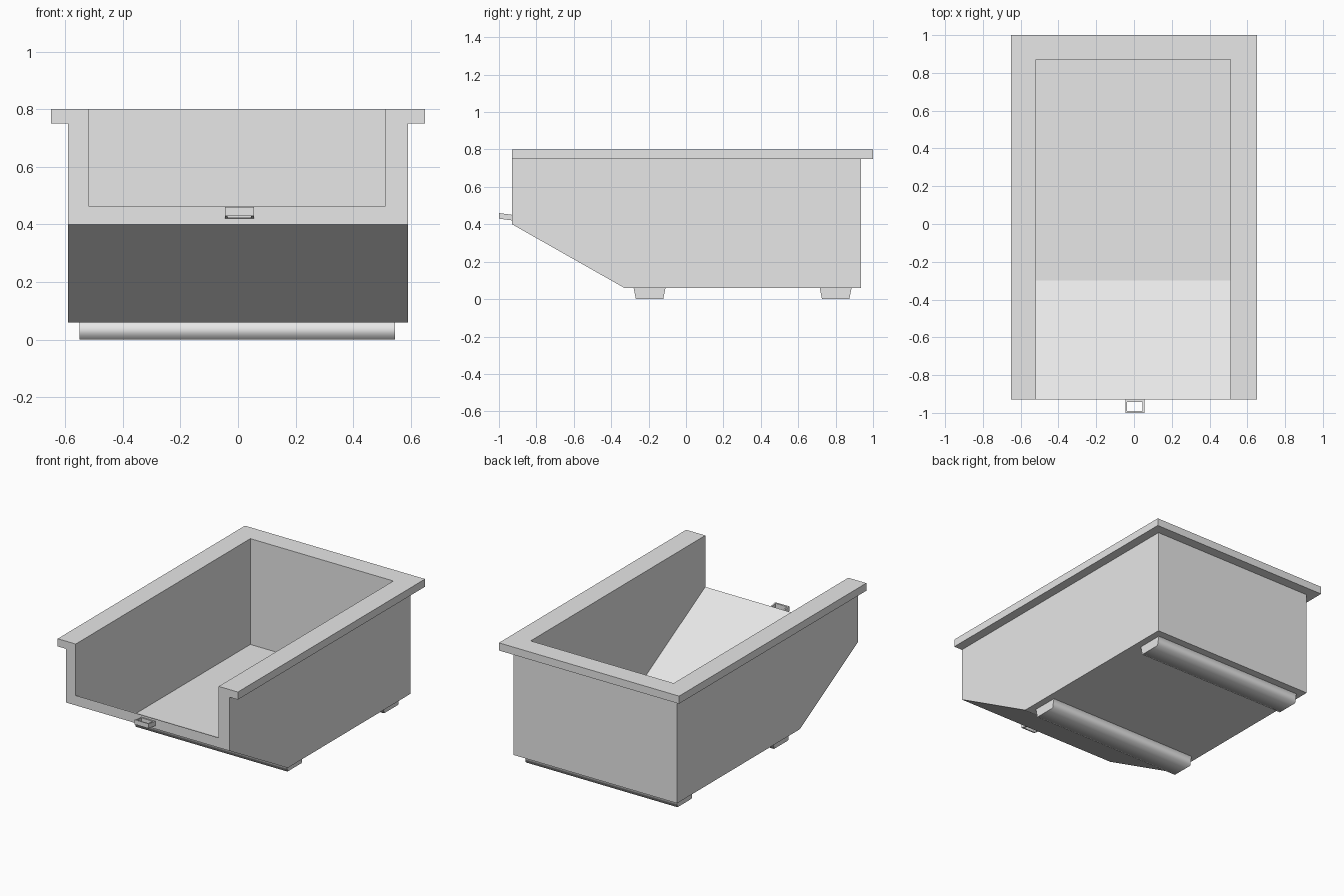
import bpy
import bmesh

cube = bpy.data.objects.get("Cube")
if cube:
    bpy.data.objects.remove(cube, do_unlink=True)

grey = bpy.data.materials.new("light_grey")
grey.use_nodes = True
colour = (0.8, 0.8, 0.8, 1)
grey.diffuse_color = colour
grey.node_tree.nodes["Principled BSDF"].inputs["Base Color"].default_value = colour


def prism(name, profile, x0, x1, smooth=False):
    """Extrude a (y, z) side profile from x0 to x1."""
    bm = bmesh.new()
    cap = bm.faces.new([bm.verts.new((x0, y, z)) for y, z in profile])
    out = bmesh.ops.extrude_face_region(bm, geom=[cap], use_keep_orig=True)
    moved = [v for v in out["geom"] if isinstance(v, bmesh.types.BMVert)]
    bmesh.ops.translate(bm, verts=moved, vec=(x1 - x0, 0, 0))
    bmesh.ops.recalc_face_normals(bm, faces=bm.faces)
    if smooth:
        # Soft long faces, crisp ends
        for f in bm.faces:
            f.smooth = abs(f.normal.x) < 0.5
            if not f.smooth:
                for e in f.edges:
                    e.smooth = False
    mesh = bpy.data.meshes.new(name)
    bm.to_mesh(mesh)
    bm.free()
    mesh.materials.append(grey)
    obj = bpy.data.objects.new(name, mesh)
    bpy.context.collection.objects.link(obj)
    return obj


def box(name, x0, x1, y0, y1, z0, z1):
    return prism(name, [(y0, z0), (y1, z0), (y1, z1), (y0, z1)], x0, x1)


def combine(target, tool, operation):
    """Apply a boolean and remove the helper."""
    mod = target.modifiers.new("boolean", "BOOLEAN")
    mod.operation = operation
    mod.solver = "EXACT"
    mod.object = tool
    bpy.context.view_layer.objects.active = target
    bpy.ops.object.modifier_apply(modifier=mod.name)
    bpy.data.objects.remove(tool, do_unlink=True)


# Tub with a sloped front underside
tub = prism("tub", [(-0.93, 0.40), (-0.33, 0.06), (0.935, 0.06),
                    (0.935, 0.80), (-0.93, 0.80)], -0.59, 0.59)

# Overhanging rim on the sides and back
combine(tub, box("rim", -0.65, 0.65, -0.93, 1.0, 0.75, 0.80), "UNION")

# Hollow with a ramp, open at the front
hollow = prism("hollow", [(-1.0, 0.504), (-0.30, 0.11), (0.87, 0.11),
                          (0.87, 0.9), (-1.0, 0.9)], -0.52, 0.512)
hollow.hide_render = True
combine(tub, hollow, "DIFFERENCE")

# Two runners underneath
for name, y in (("front_runner", -0.195), ("back_runner", 0.80)):
    prism(name, [(y - 0.085, 0.06), (y - 0.073, 0), (y + 0.073, 0),
                 (y + 0.085, 0.06)], -0.55, 0.545, smooth=True)

# Small tilted loop at the front edge
loop = prism("front_loop", [(-1.0, 0.43), (-0.925, 0.42),
                            (-0.925, 0.45), (-1.0, 0.46)], -0.045, 0.055)
hole = box("loop_hole", -0.036, 0.046, -0.99, -0.942, 0.3, 0.6)
hole.hide_render = True
combine(loop, hole, "DIFFERENCE")
